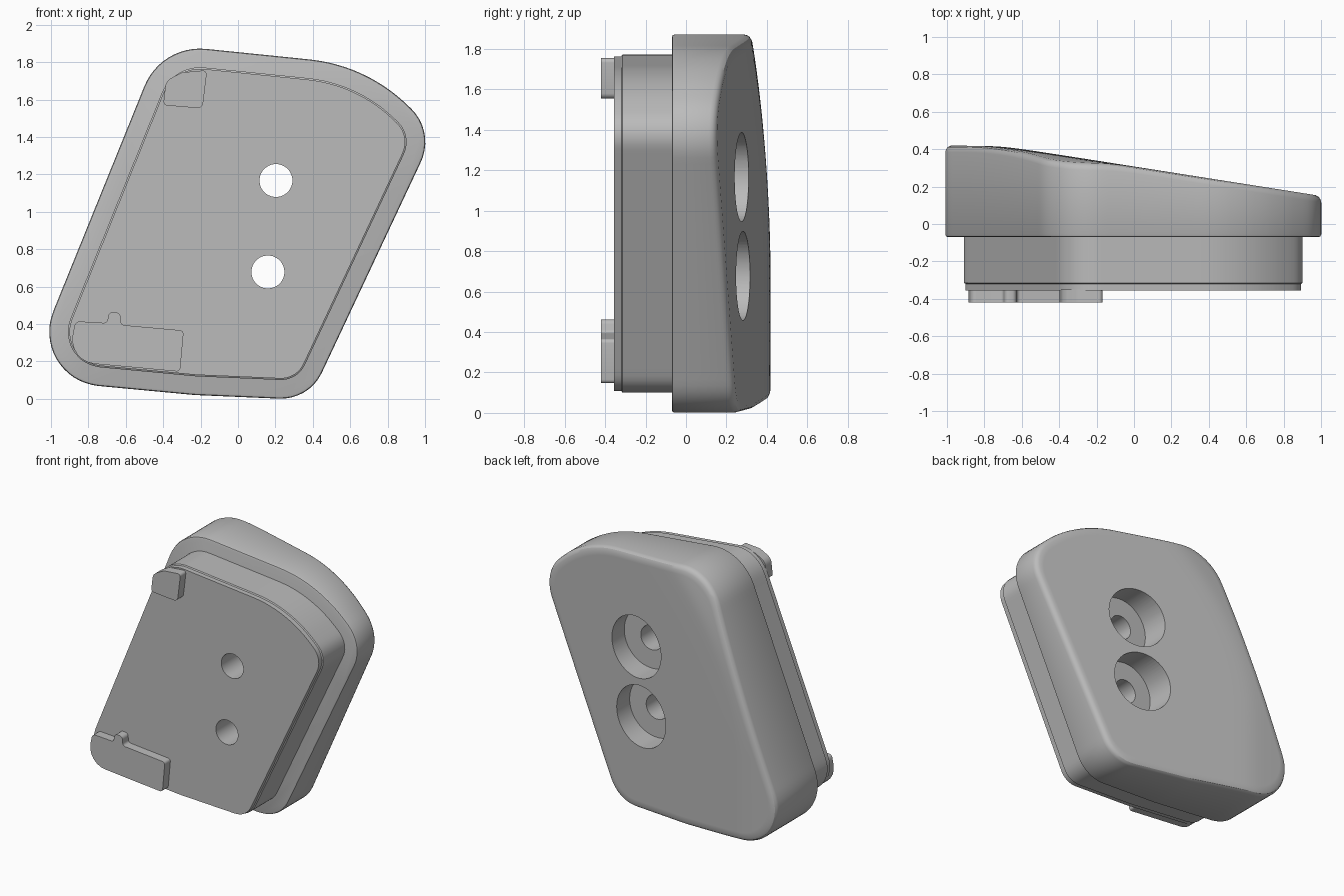
import bpy, bmesh, math
from mathutils import Vector as V

cube = bpy.data.objects.get("Cube")
if cube:
    bpy.data.objects.remove(cube)

grey = bpy.data.materials.new("plain_grey")
grey.use_nodes = True
grey.diffuse_color = (0.5, 0.5, 0.5, 1)
grey.node_tree.nodes["Principled BSDF"].inputs["Base Color"].default_value = (0.5, 0.5, 0.5, 1)


def rounded(corners, steps=12):
    """Fillet each (x, z, radius) corner of a polygon."""
    pts = []
    for i, (x, z, r) in enumerate(corners):
        p = V((x, z))
        a = (V(corners[i - 1][:2]) - p).normalized()
        b = (V(corners[(i + 1) % len(corners)][:2]) - p).normalized()
        half = a.angle(b) / 2
        centre = p + (a + b).normalized() * r / math.sin(half)
        start = p + a * r / math.tan(half) - centre
        end = p + b * r / math.tan(half) - centre
        for k in range(steps + 1):
            t = k / steps
            sweep = math.pi - 2 * half
            pts.append(centre + (start * math.sin((1 - t) * sweep) + end * math.sin(t * sweep)) / math.sin(sweep))
    return pts


def resample(pts, n):
    """Space n points evenly round a closed outline."""
    segs = [(p, pts[(i + 1) % len(pts)]) for i, p in enumerate(pts)]
    step = sum((b - a).length for a, b in segs) / n
    out, travelled = [], 0
    for a, b in segs:
        length = (b - a).length
        while len(out) < n and len(out) * step < travelled + length:
            out.append(a.lerp(b, (len(out) * step - travelled) / length))
        travelled += length
    return out


def inset(pts, d):
    """Move a clockwise outline inwards by d."""
    out = []
    for i, p in enumerate(pts):
        t = (pts[(i + 1) % len(pts)] - pts[i - 1]).normalized()
        out.append(p + V((t.y, -t.x)) * d)
    return out


def loft(name, rings):
    """Skin a list of 3D rings and close both ends."""
    bm = bmesh.new()
    loops = [[bm.verts.new(p) for p in ring] for ring in rings]
    n = len(loops[0])
    for a, b in zip(loops, loops[1:]):
        for i in range(n):
            j = (i + 1) % n
            bm.faces.new((a[i], a[j], b[j], b[i]))
    bm.faces.new(loops[0])
    bm.faces.new(loops[-1])
    bmesh.ops.recalc_face_normals(bm, faces=bm.faces)
    mesh = bpy.data.meshes.new(name)
    bm.to_mesh(mesh)
    bm.free()
    obj = bpy.data.objects.new(name, mesh)
    bpy.context.collection.objects.link(obj)
    mesh.materials.append(grey)
    return obj


def at(pts, y):
    return [(p.x, y, p.y) for p in pts]


def activate(obj):
    bpy.ops.object.select_all(action='DESELECT')
    obj.select_set(True)
    bpy.context.view_layer.objects.active = obj


def drill(obj, x, z, radius, y0, y1):
    """Cut a round hole along y."""
    circle = [V((x + radius * math.cos(a), z + radius * math.sin(a)))
              for a in (math.tau * k / 64 for k in range(64))]
    cutter = loft("hole_cutter", [at(circle, y0), at(circle, y1)])
    mod = obj.modifiers.new("hole", 'BOOLEAN')
    mod.operation, mod.solver, mod.object = 'DIFFERENCE', 'EXACT', cutter
    activate(obj)
    bpy.ops.object.modifier_apply(modifier=mod.name)
    bpy.data.objects.remove(cutter)


def back_y(p):
    """Sloping back meets a gently curved raised side along a soft ridge."""
    slope = 0.308 - 0.158 * p.x
    side = 0.42 - 0.07 * max(0, p.y - 0.7) ** 2
    return (slope + side - math.sqrt((slope - side) ** 2 + 0.0002)) / 2


# Shared outline, clockwise from the lower left
outline = resample(rounded([
    (-1.135, 0.105, 0.29), (-0.41, 1.895, 0.32), (0.68, 1.784, 0.88),
    (1.055, 1.43, 0.25), (0.38, -0.006, 0.24), (-0.23, 0.02, 0.5)]), 180)

# Thick body with a softened, sculpted back
rings = [at(inset(outline, 0.015), -0.07), at(inset(outline, 0.004), -0.066), at(outline, -0.055)]
for d, drop in ((0, 0.035), (0.004, 0.02), (0.012, 0.008), (0.03, 0)):
    rings.append([(p.x, back_y(p) - drop, p.y) for p in inset(outline, d)])
rim, centre = inset(outline, 0.03), V((0.0, 0.95))
for k in range(1, 30):
    ring = [centre.lerp(p, 1 - k / 30) for p in rim]
    rings.append([(p.x, back_y(p), p.y) for p in ring])
body = loft("body", rings)

# Raised front plate with a fine step near its face
plate_rings = [at(inset(outline, d), y) for d, y in
               ((0.1, -0.06), (0.1, -0.315), (0.108, -0.32), (0.108, -0.355))]
plate = loft("front_plate", plate_rings)

# Two counterbored screw holes
for x, z in ((0.203, 1.167), (0.16, 0.678)):
    drill(body, x, z, 0.22, 0.1, 0.6)
    for part in (body, plate):
        drill(part, x, z, 0.088, -0.6, 0.6)

# Locating tabs on the plate face
upper = rounded([(-0.40, 1.57, 0.02), (-0.385, 1.70, 0.06), (-0.30, 1.745, 0.06),
                 (-0.165, 1.757, 0.02), (-0.19, 1.552, 0.03)], 6)
lower = rounded([(-0.91, 0.20, 0.13), (-0.87, 0.415, 0.03), (-0.70, 0.405, 0.02),
                 (-0.69, 0.465, 0.025), (-0.63, 0.46, 0.025), (-0.625, 0.395, 0.02),
                 (-0.29, 0.365, 0.02), (-0.31, 0.145, 0.02)], 6)
tabs = [loft(name, [at(pts, -0.35), at(pts, -0.42)])
        for name, pts in (("upper_tab", upper), ("lower_tab", lower))]

for obj in [body, plate] + tabs:
    activate(obj)
    bpy.ops.object.shade_smooth_by_angle(angle=math.radians(30))
